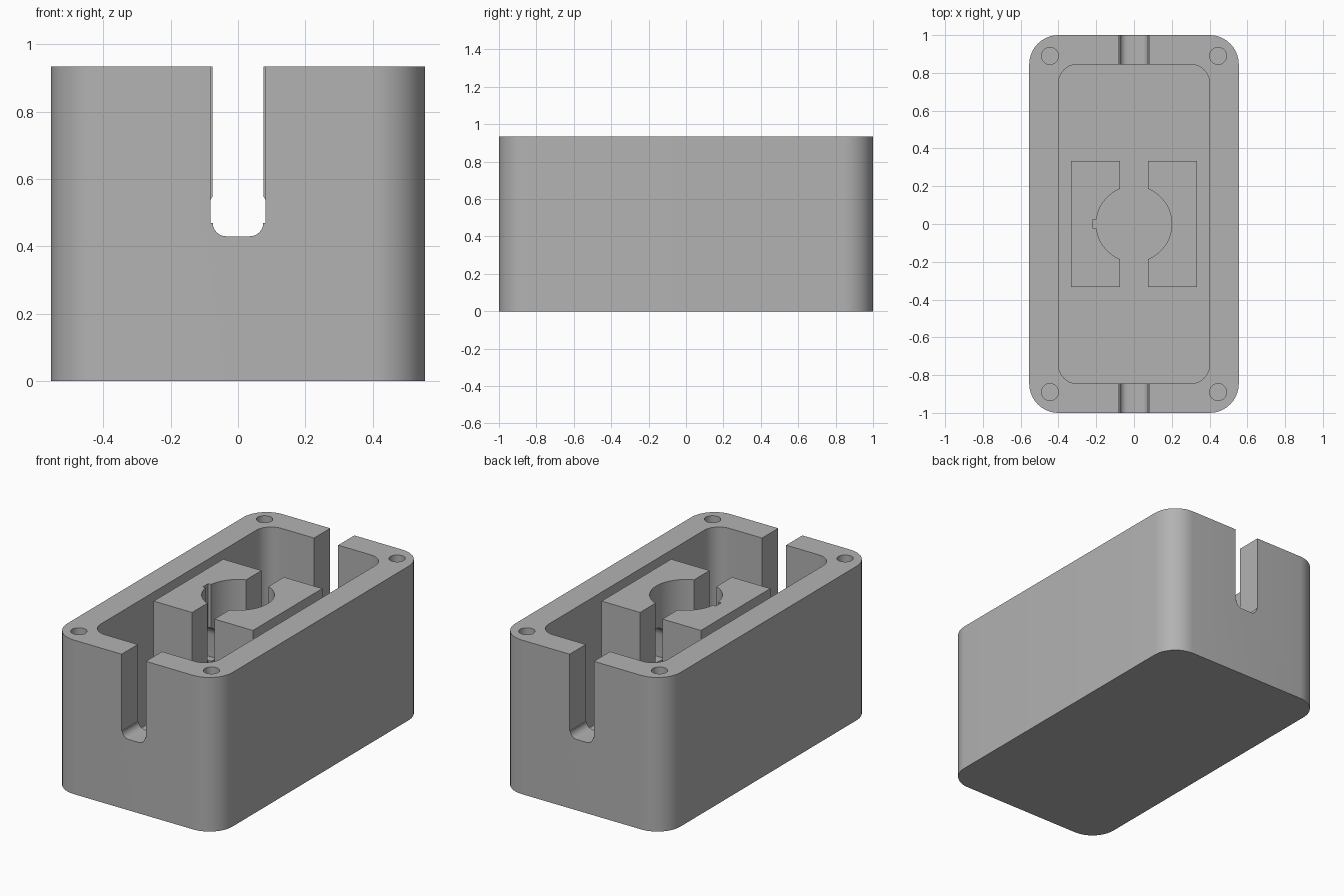
import bpy, bmesh, math
from mathutils import Matrix

if "Cube" in bpy.data.objects:
    bpy.data.objects.remove(bpy.data.objects["Cube"], do_unlink=True)

HEIGHT, FLOOR = 0.935, 0.155

grey = bpy.data.materials.new("plain grey")
grey.use_nodes = True
colour = (0.45, 0.45, 0.45, 1)
grey.diffuse_color = colour
grey.node_tree.nodes["Principled BSDF"].inputs["Base Color"].default_value = colour


def arc(cx, cy, r, start, end, steps=10):
    angles = [math.radians(start + (end - start) * i / steps) for i in range(steps + 1)]
    return [(cx + r * math.cos(a), cy + r * math.sin(a)) for a in angles]


def rounded(hx, hy, r):
    pts = []
    for i, (sx, sy) in enumerate([(1, 1), (-1, 1), (-1, -1), (1, -1)]):
        pts += arc(sx * (hx - r), sy * (hy - r), r, 90 * i, 90 * i + 90)
    return pts


def box(x0, x1, y0, y1):
    return [(x0, y0), (x1, y0), (x1, y1), (x0, y1)]


def circle(cx, cy, r, steps=48):
    return arc(cx, cy, r, 0, 360, steps)[:-1]


def prism(name, profile, low, high, axis="z"):
    """Extrude a closed profile; x and y profiles are read as (across, z)."""
    place = {"z": lambda a, b, d: (a, b, d),
             "y": lambda a, b, d: (a, d, b),
             "x": lambda a, b, d: (d, a, b)}[axis]
    bm = bmesh.new()
    face = bm.faces.new([bm.verts.new(place(a, b, low)) for a, b in profile])
    out = bmesh.ops.extrude_face_region(bm, geom=[face])
    verts = [g for g in out["geom"] if isinstance(g, bmesh.types.BMVert)]
    bmesh.ops.translate(bm, verts=verts, vec=place(0, 0, high - low))
    bmesh.ops.recalc_face_normals(bm, faces=bm.faces)
    mesh = bpy.data.meshes.new(name)
    bm.to_mesh(mesh)
    bm.free()
    mesh.materials.append(grey)
    obj = bpy.data.objects.new(name, mesh)
    bpy.context.collection.objects.link(obj)
    return obj


def activate(obj):
    bpy.ops.object.select_all(action="DESELECT")
    obj.select_set(True)
    bpy.context.view_layer.objects.active = obj


def cut(obj, *args):
    cutter = prism("cutter", *args)
    cutter.hide_render = True
    activate(obj)
    mod = obj.modifiers.new("cut", "BOOLEAN")
    mod.operation, mod.solver, mod.object = "DIFFERENCE", "EXACT", cutter
    bpy.ops.object.modifier_apply(modifier=mod.name)
    bpy.data.objects.remove(cutter, do_unlink=True)


# Housing with cavity
housing = prism("housing", rounded(0.555, 1.0, 0.155), 0, HEIGHT)
cut(housing, rounded(0.4, 0.845, 0.1), FLOOR, 1.1)

# Cable slots through both end walls, with a rounded bottom
right = arc(0.035, 0.47, 0.04, 270, 360, 8) + [(0.081, 0.47), (0.081, 1.1)]
slot = right + [(-x, z) for x, z in reversed(right)]
cut(housing, slot, -1.1, 1.1, "y")

# Screw holes in the corners
for sx in (-1, 1):
    for sy in (-1, 1):
        cut(housing, circle(sx * 0.445, sy * 0.89, 0.045, 32), 0.5, 1.1)

# Two holder blocks around a round socket
for name, side in (("left_holder", 1), ("right_holder", -1)):
    x0, x1 = sorted((side * 0.075, side * 0.333))
    block = prism(name, box(x0, x1, -0.333, 0.333), FLOOR - 0.01, HEIGHT)
    cut(block, circle(0, 0, 0.2, 64), FLOOR, 1.1)
    # Lengthwise cable clearance
    cut(block, circle(0, 0.5, 0.09), -0.5, 0.5, "y")
    # Arched side passage
    arch = arc(0, 0.605, 0.07, 0, 180, 16) + [(-0.07, 0.47), (0.07, 0.47)]
    cut(block, arch, -0.5, 0.5, "x")
    if side < 0:
        # Key groove beside the socket
        cut(block, box(-0.218, -0.19, -0.025, 0.025), FLOOR, 1.1)
    activate(block)
    bpy.ops.object.shade_smooth_by_angle(angle=math.radians(30))

activate(housing)
bpy.ops.object.shade_smooth_by_angle(angle=math.radians(30))
